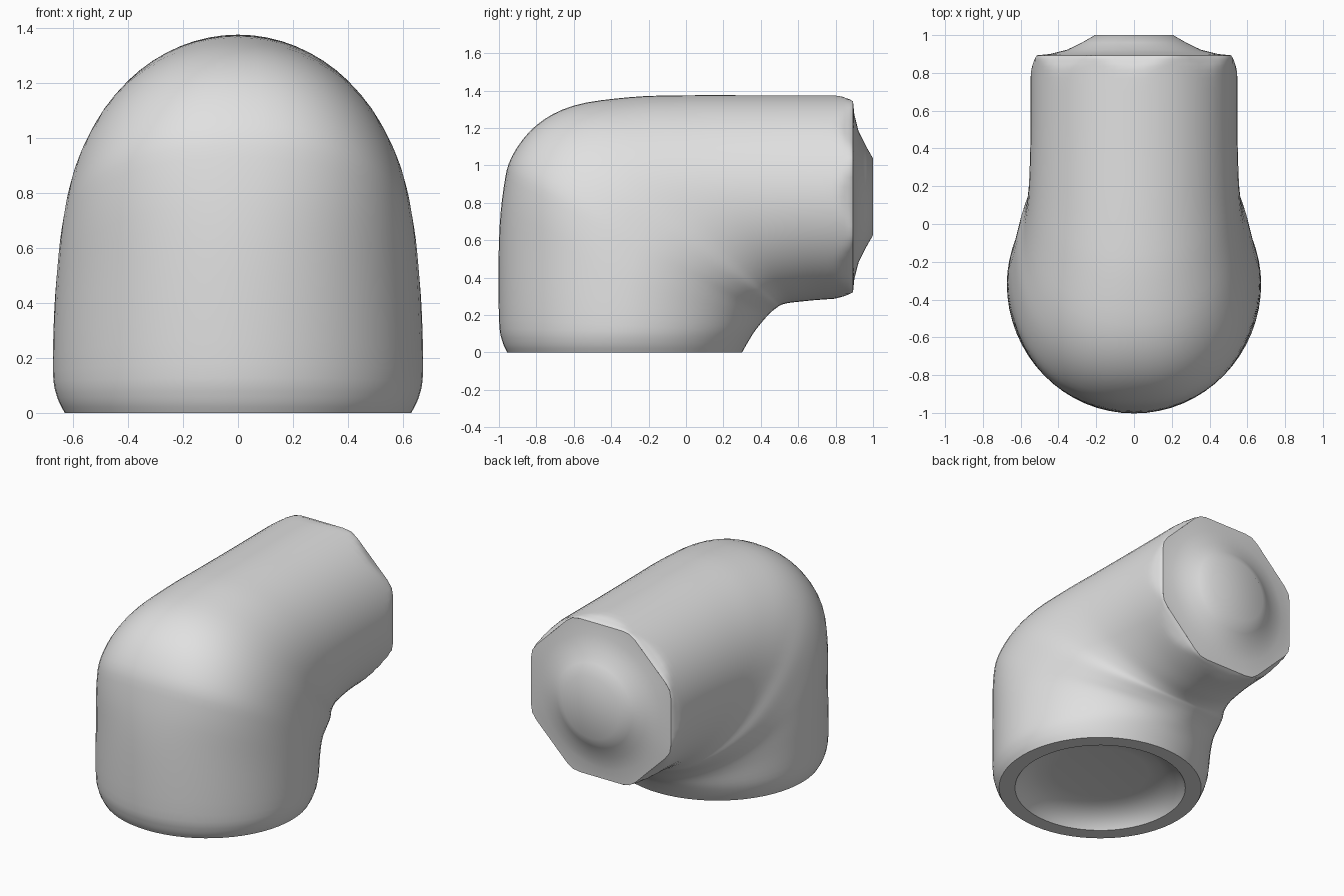
import bpy, bmesh, math
from mathutils import Vector

SEGMENTS = 64
STEPS = 4

cube = bpy.data.objects.get("Cube")
if cube:
    bpy.data.objects.remove(cube, do_unlink=True)

grey = bpy.data.materials.new("plain_grey")
grey.use_nodes = True
grey.diffuse_color = (0.75, 0.75, 0.75, 1)
grey.node_tree.nodes["Principled BSDF"].inputs["Base Color"].default_value = (0.75, 0.75, 0.75, 1)


def ring_points(outer_y, outer_z, inner_y, inner_z, half_width, flat=1, n_out=2, n_in=2):
    """Superelliptic section; flat below 1 trims it towards an octagon."""
    a, b = Vector((0, outer_y, outer_z)), Vector((0, inner_y, inner_z))
    mid, half = (a + b) / 2, (a - b) / 2
    eighth = math.pi / 4
    points = []
    for i in range(SEGMENTS):
        t = math.tau * i / SEGMENTS
        local = (t + eighth / 2) % eighth - eighth / 2
        f = min(1, flat / math.cos(local))
        c, s = math.cos(t), math.sin(t)
        power = 2 / (n_out if c > 0 else n_in)
        c = math.copysign(abs(c) ** power, c)
        s = math.copysign(abs(s) ** power, s)
        points.append(mid + half * f * c + Vector((half_width * f * s, 0, 0)))
    return points


def smooth_path(keys):
    """Catmull-Rom interpolation of the section parameters."""
    keys = [Vector(k) for k in keys]
    result = []
    for i in range(len(keys) - 1):
        p0, p1 = keys[max(i - 1, 0)], keys[i]
        p2, p3 = keys[i + 1], keys[min(i + 2, len(keys) - 1)]
        for s in range(STEPS):
            t = s / STEPS
            result.append(p1 + (p2 - p0) * (t / 2)
                          + (2 * p0 - 5 * p1 + 4 * p2 - p3) * (t * t / 2)
                          + (3 * p1 - p0 - 3 * p2 + p3) * (t ** 3 / 2))
    return result + [keys[-1]]


def loft(name, sections, close_start=False, close_end=False):
    bm = bmesh.new()
    rings = [[bm.verts.new(p) for p in ring_points(*s)] for s in sections]
    for r0, r1 in zip(rings, rings[1:]):
        for j in range(SEGMENTS):
            k = (j + 1) % SEGMENTS
            bm.faces.new((r0[j], r0[k], r1[k], r1[j]))
    if close_start:
        bm.faces.new(rings[0][::-1])
    if close_end:
        bm.faces.new(rings[-1])
    mesh = bpy.data.meshes.new(name)
    bm.to_mesh(mesh)
    bm.free()
    mesh.materials.append(grey)
    obj = bpy.data.objects.new(name, mesh)
    bpy.context.collection.objects.link(obj)
    bpy.ops.object.select_all(action='DESELECT')
    obj.select_set(True)
    bpy.context.view_layer.objects.active = obj
    bpy.ops.object.shade_smooth_by_angle(angle=math.radians(42))


# Bent pipe: outer y, outer z, inner y, inner z, half width,
# flatness, outer and inner roundness
bend = [
    (-0.955, 0.0, 0.30, 0.0, 0.63, 1, 2, 2),
    (-0.982, 0.06, 0.328, 0.05, 0.657, 1, 2, 1.97),
    (-1.0, 0.18, 0.365, 0.11, 0.673, 1, 2, 1.92),
    (-1.0, 0.60, 0.40, 0.155, 0.668, 1, 2.05, 1.9),
    (-0.975, 0.88, 0.43, 0.19, 0.655, 1, 2.25, 1.95),
    (-0.93, 1.05, 0.46, 0.22, 0.64, 1, 2.35, 2.08),
    (-0.80, 1.215, 0.49, 0.243, 0.617, 1, 2.25, 2.2),
    (-0.60, 1.32, 0.51, 0.255, 0.585, 1, 2.15, 2.2),
    (-0.30, 1.365, 0.55, 0.265, 0.562, 1, 2.05, 2.12),
    (0.0, 1.375, 0.61, 0.272, 0.552, 1, 2, 2.05),
    (0.4, 1.375, 0.69, 0.28, 0.547, 1, 2, 2),
    (0.77, 1.375, 0.79, 0.287, 0.547, 1, 2, 2),
    (0.86, 1.375, 0.86, 0.29, 0.547, 0.97, 2, 2),
    (0.893, 1.375, 0.893, 0.29, 0.547, 0.94, 2, 2),
]
loft("elbow_pipe", smooth_path(bend))

# Raised plug closing the rear opening
plug = [(0.893, 0.5425, 0.94), (0.90, 0.44, 1), (0.923, 0.35, 1),
        (0.96, 0.275, 1), (1.0, 0.205, 1)]
loft("rear_plug",
     [(y, 0.8325 + r, y, 0.8325 - r, r * 1.008, c) for y, r, c in plug],
     close_end=True)

# Flat rim and shallow dished socket underneath
socket = [(0.11, 0.30), (0.10, 0.39), (0.07, 0.46), (0.03, 0.51), (0.0, 0.53)]
sections = [(-0.3275 - r, z, -0.3275 + r, z, r) for z, r in socket]
loft("bottom_socket", sections + [bend[0]], close_start=True)
